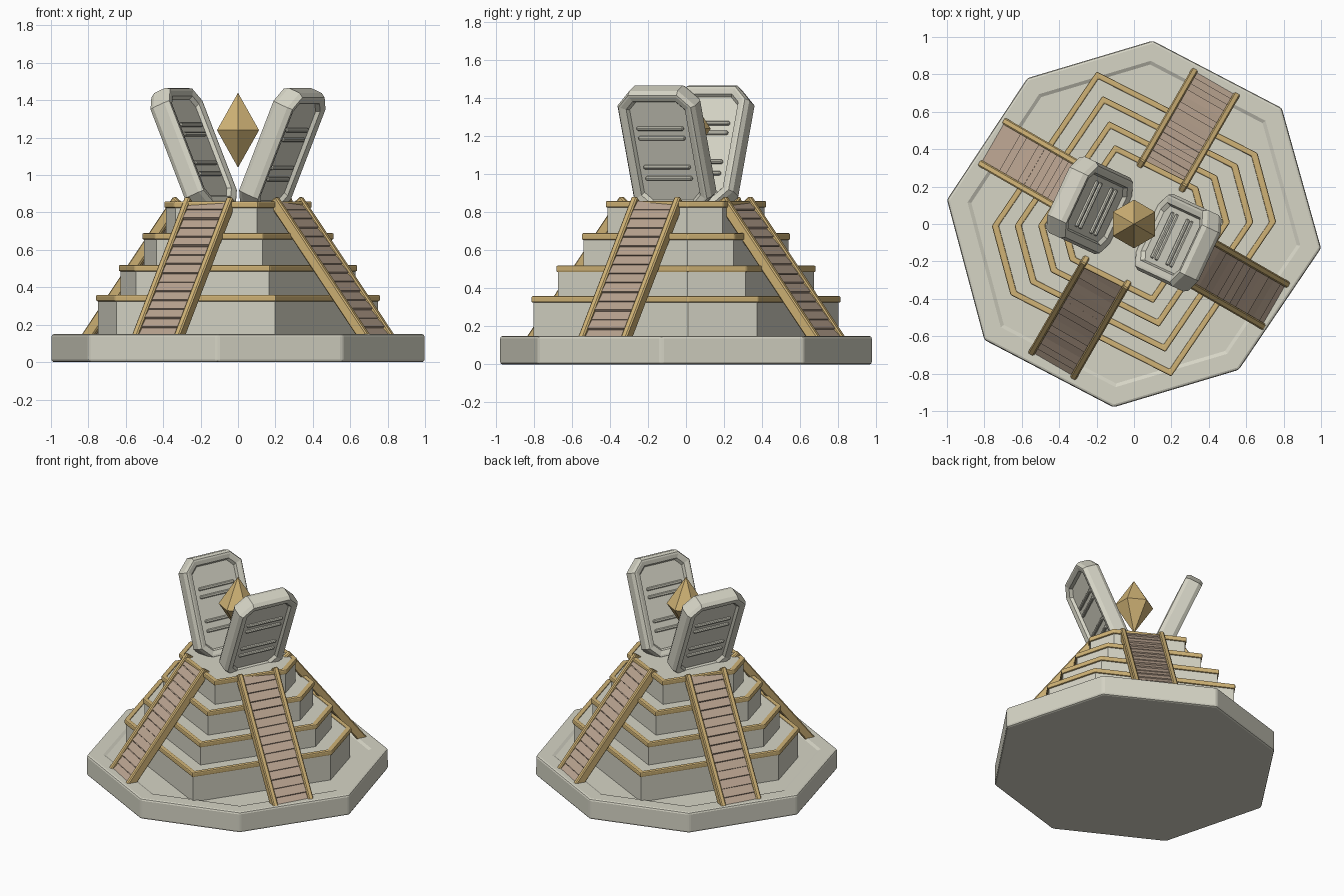
import bpy, bmesh, random
from math import radians, atan2, hypot, cos, sin, pi
from mathutils import Matrix, Vector

random.seed(4)
if "Cube" in bpy.data.objects:
    bpy.data.objects.remove(bpy.data.objects["Cube"])


def material(name, rgb):
    m = bpy.data.materials.new(name)
    m.use_nodes = True
    m.diffuse_color = (*rgb, 1)
    bsdf = m.node_tree.nodes["Principled BSDF"]
    bsdf.inputs["Base Color"].default_value = (*rgb, 1)
    bsdf.inputs["Roughness"].default_value = 0.9
    return m


STONE = material("pale_stone", (0.67, 0.66, 0.56))
GOLD = material("gold", (0.63, 0.45, 0.18))
PLANK = material("brown_plank", (0.49, 0.37, 0.28))


def finish(name, bm, mat, matrix=Matrix(), bevel=0, segments=1):
    bmesh.ops.recalc_face_normals(bm, faces=bm.faces)
    mesh = bpy.data.meshes.new(name)
    bm.to_mesh(mesh)
    bm.free()
    mesh.materials.append(mat)
    ob = bpy.data.objects.new(name, mesh)
    ob.matrix_world = matrix
    bpy.context.collection.objects.link(ob)
    if bevel:
        mod = ob.modifiers.new("Bevel", "BEVEL")
        mod.width = bevel
        mod.segments = segments
        mod.limit_method = "ANGLE"
    return ob


def loft(bm, loops, ring=False):
    """Skin a list of (outline, height); cap the ends or close into a ring."""
    rows = [[bm.verts.new((x, y, z)) for x, y in pts] for pts, z in loops]
    pairs = list(zip(rows, rows[1:]))
    if ring:
        pairs.append((rows[-1], rows[0]))
    else:
        bm.faces.new(rows[0])
        bm.faces.new(rows[-1])
    n = len(rows[0])
    for a, b in pairs:
        for i in range(n):
            j = (i + 1) % n
            bm.faces.new((a[i], a[j], b[j], b[i]))


def box(bm, center, size, tilt=0):
    m = (Matrix.Translation(center) @ Matrix.Rotation(tilt, 4, "Y")
         @ Matrix.Diagonal((*size, 1)))
    bmesh.ops.create_cube(bm, size=1, matrix=m)


def scaled(pts, s):
    return [(x * s, y * s) for x, y in pts]


def chamfered(w, h, c):
    """Rectangle outline with cut corners."""
    w, h = w / 2, h / 2
    return [(w - c, -h), (w, c - h), (w, h - c), (w - c, h),
            (c - w, h), (-w, h - c), (-w, c - h), (c - w, -h)]


# Eight-sided base with a shallow sunken top
octagon = [(0.1, 0.98), (-0.57, 0.78), (-1, 0.13), (-0.8, -0.62),
           (-0.11, -0.98), (0.56, -0.78), (1, -0.13), (0.79, 0.62)]
bm = bmesh.new()
loft(bm, [(octagon, 0), (octagon, 0.15), (scaled(octagon, 0.89), 0.15),
          (scaled(octagon, 0.87), 0.14)])
finish("base", bm, STONE, bevel=0.014, segments=2)

# Stepped tiers, each with a gold rim
half = [(0.76, 0.01), (0.66, 0.38), (-0.2, 0.815)]
hexagon = half + [(-x, -y) for x, y in half]
bottom = 0.13
for i, (size, top) in enumerate([(1, 0.36), (0.84, 0.52), (0.675, 0.69), (0.52, 0.86)]):
    wall = scaled(hexagon, size - 0.015)
    bm = bmesh.new()
    loft(bm, [(wall, bottom), (wall, top - 0.006)])
    finish(f"tier_{i + 1}", bm, STONE)
    bm = bmesh.new()
    outer, inner = scaled(hexagon, size), scaled(hexagon, size - 0.05)
    loft(bm, [(outer, top - 0.035), (outer, top), (inner, top), (inner, top - 0.035)], ring=True)
    finish(f"tier_rim_{i + 1}", bm, GOLD, bevel=0.008, segments=2)
    bottom = top - 0.02

# Four plank stairways with gold side rails
start, end = (0.33, 0.87), (0.885, 0.145)
run, drop = end[0] - start[0], start[1] - end[1]
length = hypot(run, drop)
slope = Matrix.Translation((start[0], 0, start[1])) @ Matrix.Rotation(atan2(drop, run), 4, "Y")
count = 15
for k, side in enumerate(("back", "left_of_view", "front", "right_of_view")):
    place = Matrix.Rotation(radians(60 + 90 * k), 4, "Z") @ slope
    bm = bmesh.new()
    for s in (-1, 1):
        box(bm, (length / 2 - 0.01, s * 0.13, -0.03), (length + 0.02, 0.036, 0.06))
    finish(f"stair_rails_{side}", bm, GOLD, place, bevel=0.007)
    bm = bmesh.new()
    box(bm, (length / 2, 0, -0.04), (length, 0.25, 0.02))
    pitch = length / count
    for i in range(count):
        box(bm, ((i + 0.5) * pitch, 0, -0.025 + random.uniform(-0.003, 0.003)),
            (pitch * random.uniform(0.9, 0.98), 0.25, 0.024),
            radians(random.uniform(-9, -4)))
    finish(f"stair_planks_{side}", bm, PLANK, place)

# Pair of leaning slabs with framed panels and crossbars
upright = Matrix(((0, 0, 1, 0), (1, 0, 0, 0), (0, 1, 0, 0), (0, 0, 0, 1)))
W, H, T = 0.45, 0.69, 0.06
profile = [(0.13, T - 0.028, 0.045), (0.11, T - 0.008, 0.045), (0.055, T, 0.06),
           (0.03, T, 0.07), (0, T - 0.025, 0.085)]
loops = [(chamfered(W - inset, H - inset, cut), -z) for inset, z, cut in profile]
loops += [(pts, -z) for pts, z in reversed(loops)]
for name, turn in (("slab_plus_x", 0), ("slab_minus_x", pi)):
    place = (Matrix.Rotation(turn, 4, "Z") @ Matrix.Translation((0.237, -0.1, 1.135))
             @ Matrix.Rotation(radians(-25), 4, "Z")
             @ Matrix.Rotation(radians(23), 4, "Y") @ upright)
    bm = bmesh.new()
    loft(bm, loops)
    finish(name, bm, STONE, place)
    bm = bmesh.new()
    for y in (-0.155, -0.09, 0.075, 0.13):
        box(bm, (0, y, 0), (0.27, 0.022, 0.094))
    finish(name + "_crossbars", bm, STONE, place, bevel=0.006)

# Floating six-sided crystal
bm = bmesh.new()
ring = [bm.verts.new((0.13 * cos(a), 0.13 * sin(a), 1.24))
        for a in (pi / 6 + i * pi / 3 for i in range(6))]
for z in (1.04, 1.44):
    tip = bm.verts.new((0, 0, z))
    for i in range(6):
        bm.faces.new((ring[i], ring[(i + 1) % 6], tip))
finish("crystal", bm, GOLD)
